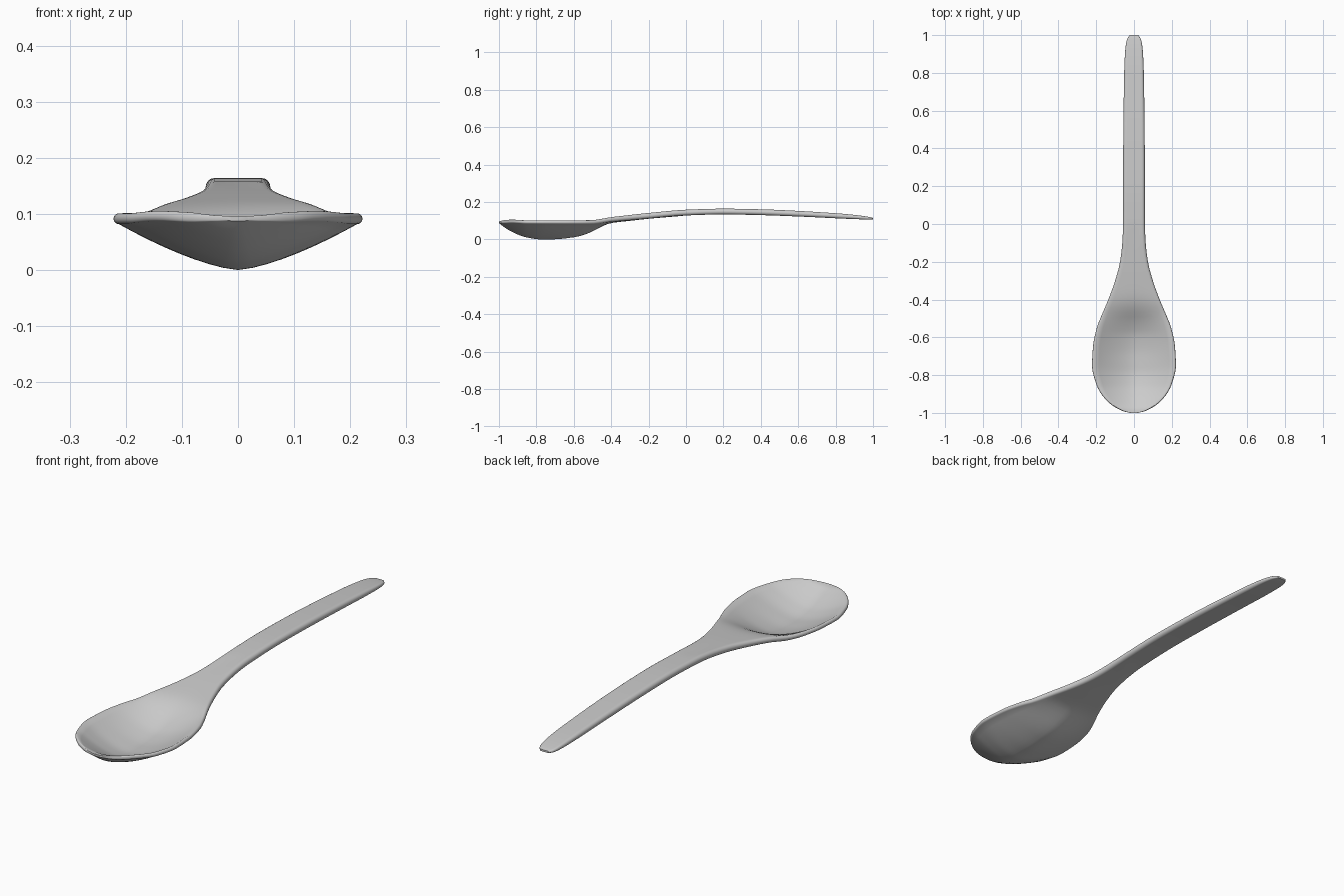
import bpy, math

if "Cube" in bpy.data.objects:
    bpy.data.objects.remove(bpy.data.objects["Cube"])

# Profile keys along the length: (y, value)
WIDTH = [(-1, .02), (-.993, .05), (-.98, .082), (-.95, .128), (-.9, .173), (-.85, .199),
         (-.75, .222), (-.65, .217), (-.55, .197), (-.48, .17), (-.4, .136), (-.3, .1),
         (-.2, .074), (-.1, .062), (0, .058), (.4, .057), (.8, .052), (.9, .048),
         (.95, .043), (.98, .036), (1, .022)]
RIM = [(-1, .094), (-.93, .098), (-.85, .094), (-.6, .093), (-.5, .094), (-.4, .108),
       (-.3, .118), (-.2, .128), (0, .145), (.2, .1505), (.4, .147), (.6, .139),
       (.8, .128), (.9, .1215), (1, .113)]
EDGE = [(-1, .004), (-.97, .009), (-.6, .01), (-.4, .0125), (-.2, .015), (.4, .0155),
        (.8, .0135), (.93, .01), (.98, .007), (1, .004)]
BOTTOM = [(-1, .089), (-.98, .073), (-.95, .053), (-.9, .028), (-.85, .012), (-.78, .002),
          (-.72, .002), (-.6, .013), (-.54, .028), (-.48, .055), (-.43, .08), (-.4, .089),
          (-.3, .101), (-.2, .112), (0, .129)]
FLOOR = [(-1, .098), (-.98, .094), (-.95, .079), (-.9, .055), (-.85, .037), (-.77, .024),
         (-.7, .024), (-.6, .035), (-.52, .063), (-.46, .094), (-.42, .111), (-.38, .121),
         (-.3, .132), (-.2, .143), (0, .16)]


def curve(keys, y):
    """Monotone cubic interpolation through the keys."""
    n = len(keys)
    d = [(keys[i+1][1] - keys[i][1]) / (keys[i+1][0] - keys[i][0]) for i in range(n - 1)]

    def slope(i):
        if i == 0:
            return d[0]
        if i == n - 1:
            return d[-1]
        a, b = d[i-1], d[i]
        return 0 if a * b <= 0 else 2 * a * b / (a + b)
    i = 0
    while i < n - 2 and y > keys[i+1][0]:
        i += 1
    (y0, v0), (y1, v1) = keys[i], keys[i+1]
    h = y1 - y0
    t = (y - y0) / h
    return (v0 * (2*t**3 - 3*t*t + 1) + v1 * (3*t*t - 2*t**3)
            + h * (slope(i) * (t**3 - 2*t*t + t) + slope(i+1) * (t**3 - t*t)))


HALF, ARC = 8, 8


def section(y):
    """Closed cross-section: dished top, rounded rim, V-shaped underside."""
    w, rim, e = curve(WIDTH, y), curve(RIM, y), curve(EDGE, y)
    top = curve(FLOOR, y) if y < 0 else rim + e
    bottom = curve(BOTTOM, y) if y < 0 else rim - e
    us = [i / HALF for i in range(-HALF, HALF + 1)]
    flat = w - e

    def span(centre, edge, power):
        return [(u * flat, y, centre + (edge - centre) * abs(u) ** power) for u in us]

    def arc(side):
        return [(side * (flat + e * math.sin(a)), y, rim + side * e * math.cos(a))
                for a in (math.pi * k / ARC for k in range(1, ARC))]
    upper = span(top, rim + e, 1.6)
    lower = span(bottom, rim - e, 1.45)[::-1]
    left = [(-(flat + e * math.sin(a)), y, rim - e * math.cos(a))
            for a in (math.pi * k / ARC for k in range(1, ARC))]
    return upper + arc(1) + lower + left


# Stations are packed closer at the two rounded ends
ys = sorted({round(-math.cos(math.pi * i / 110), 5) for i in range(111)})
verts, faces = [], []
for y in ys:
    verts += section(y)
n = len(verts) // len(ys)
for r in range(len(ys) - 1):
    for k in range(n):
        a, b = r * n + k, r * n + (k + 1) % n
        faces.append((a, b, b + n, a + n))
faces.append(tuple(range(n))[::-1])
faces.append(tuple(range((len(ys) - 1) * n, len(ys) * n)))

# Spoon: bowl, neck and handle in one smooth skin
mesh = bpy.data.meshes.new("spoon")
mesh.from_pydata(verts, [], faces)
low = min(v.co.z for v in mesh.vertices)
for v in mesh.vertices:
    v.co.z -= low
spoon = bpy.data.objects.new("spoon", mesh)
bpy.context.collection.objects.link(spoon)
bpy.context.view_layer.objects.active = spoon
spoon.select_set(True)
bpy.ops.object.mode_set(mode='EDIT')
bpy.ops.mesh.select_all(action='SELECT')
bpy.ops.mesh.normals_make_consistent(inside=False)
bpy.ops.object.mode_set(mode='OBJECT')
bpy.ops.object.shade_smooth_by_angle(angle=math.radians(50))
